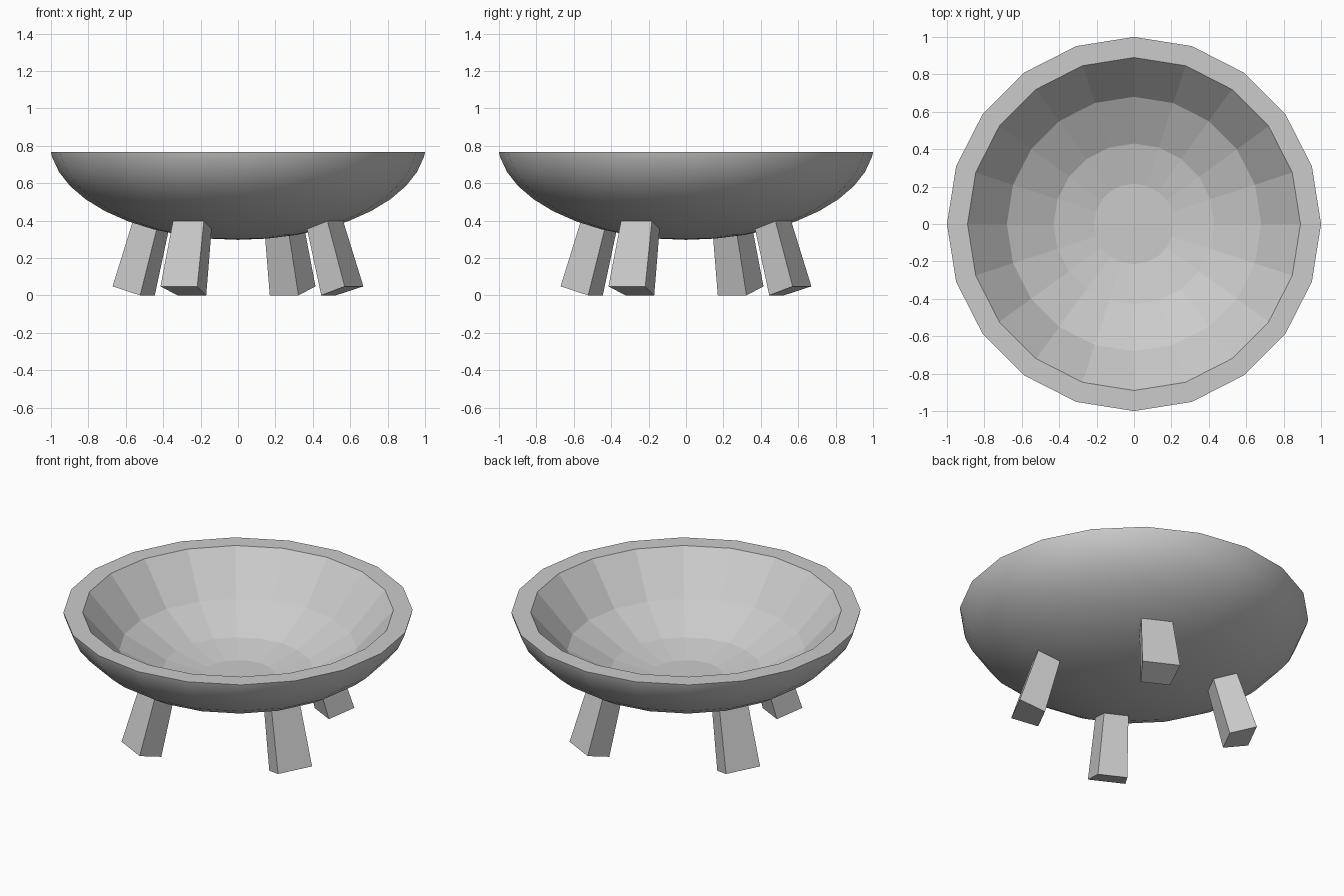
import bpy
import bmesh
from math import sin, cos, radians

if "Cube" in bpy.data.objects:
    bpy.data.objects.remove(bpy.data.objects["Cube"])

SIDES = 20
STEP = 360 / SIDES


def shell(deg):
    """Point (radius, z) on the bowl's outer ellipsoid, degrees up from the bottom."""
    return 1.006 * sin(radians(deg)), 0.821 - 0.524 * cos(radians(deg))


def polar(r, deg, z):
    return (r * cos(radians(deg)), r * sin(radians(deg)), z)


def finish(name, bm):
    bmesh.ops.recalc_face_normals(bm, faces=bm.faces)
    mesh = bpy.data.meshes.new(name)
    bm.to_mesh(mesh)
    bm.free()
    obj = bpy.data.objects.new(name, mesh)
    bpy.context.collection.objects.link(obj)


# Bowl: smooth outside, flat rim, faceted inside
outer = [shell(a) for a in range(9, 82, 9)] + [(1.0, 0.766)]
inner = [(0.89, 0.766), (0.68, 0.527), (0.43, 0.40), (0.215, 0.356)]
profile = outer + inner
bm = bmesh.new()
rings = [[bm.verts.new(polar(r, i * STEP, z)) for i in range(SIDES)] for r, z in profile]
for k in range(len(rings) - 1):
    a, b = rings[k], rings[k + 1]
    for i in range(SIDES):
        j = (i + 1) % SIDES
        face = bm.faces.new((a[i], a[j], b[j], b[i]))
        face.smooth = k < len(outer) - 1
pole = bm.verts.new((0, 0, shell(0)[1]))
for i in range(SIDES):
    bm.faces.new((pole, rings[0][(i + 1) % SIDES], rings[0][i])).smooth = True
bm.faces.new(rings[-1])
finish("bowl", bm)

# Legs: each drops outward from one facet of the bowl
leg_section = [shell(27), shell(36), (0.705, 0.048), (0.55, 0.0)]
for n, name in enumerate(("front_leg", "right_leg", "back_leg", "left_leg")):
    start = 234 + 90 * n
    bm = bmesh.new()
    s1, s2 = ([bm.verts.new(polar(r, start + d, z)) for r, z in leg_section] for d in (0, STEP))
    bm.faces.new(s1)
    bm.faces.new(s2)
    for i in range(4):
        j = (i + 1) % 4
        bm.faces.new((s1[i], s1[j], s2[j], s2[i]))
    finish(name, bm)
